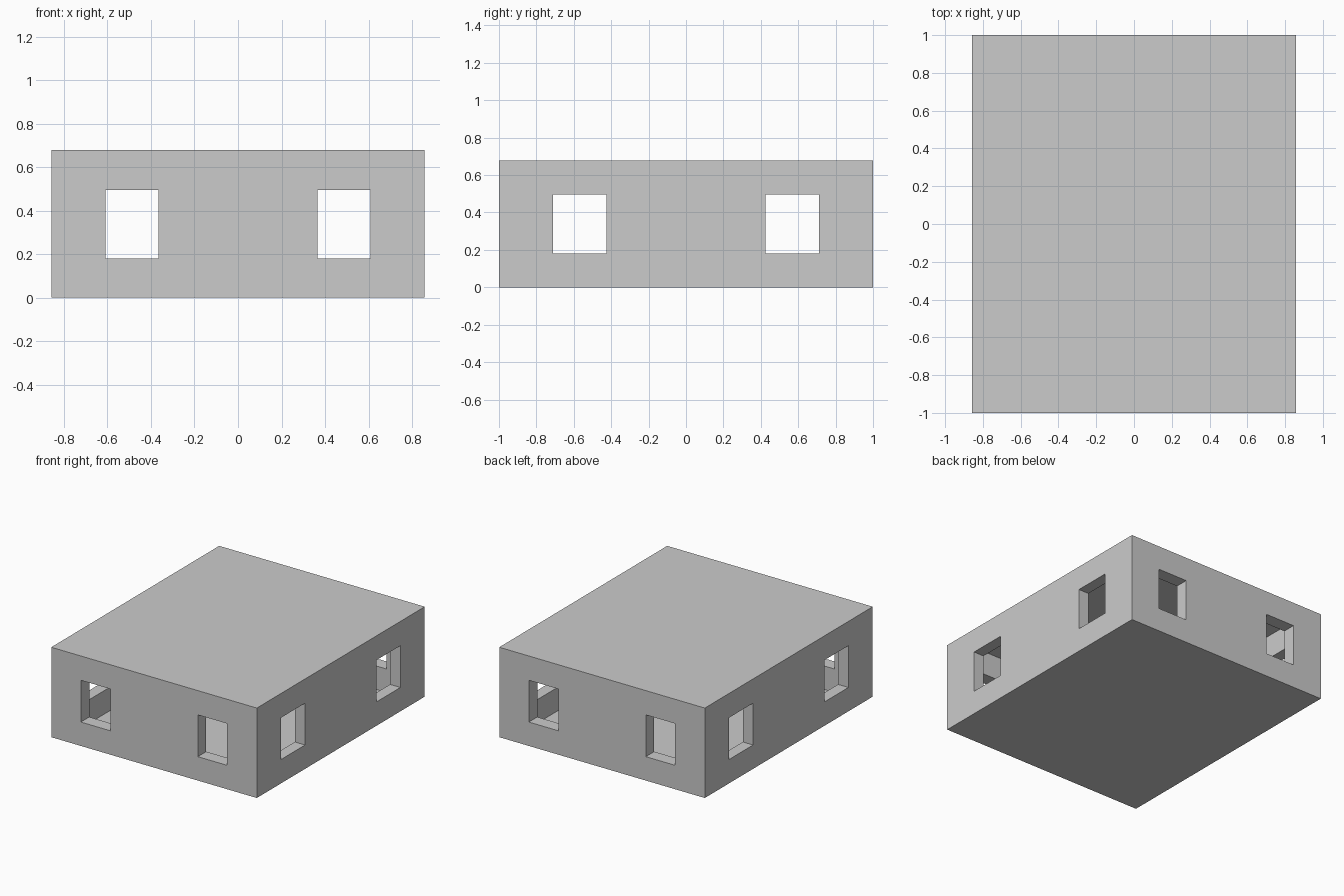
import bpy

if "Cube" in bpy.data.objects:
    bpy.data.objects.remove(bpy.data.objects["Cube"])

HX, HY, H = 0.857, 1.0, 0.678      # half width, half depth, height
TX, TY, SKIN = 0.086, 0.10, 0.003  # wall thicknesses, thin roof and floor
Z0, Z1 = 0.18, 0.495               # window sill and head


def box(name, x0, x1, y0, y1, z0, z1):
    bpy.ops.mesh.primitive_cube_add(
        size=1, location=((x0 + x1) / 2, (y0 + y1) / 2, (z0 + z1) / 2))
    ob = bpy.context.object
    ob.name = name
    ob.scale = (x1 - x0, y1 - y0, z1 - z0)
    bpy.ops.object.transform_apply(location=True, rotation=False, scale=True)
    return ob


# Outer shell
room = box("room_shell", -HX, HX, -HY, HY, 0, H)

# Hollow interior
cutters = [box("interior_cutter", -HX + TX, HX - TX, -HY + TY, HY - TY, SKIN, H - SKIN)]

# Two windows in each wall, cut straight through opposite walls
for s in (-1, 1):
    x0, x1 = sorted((s * 0.365, s * 0.61))
    y0, y1 = sorted((s * 0.425, s * 0.71))
    cutters.append(box("front_back_window_cutter", x0, x1, -1.2, 1.2, Z0, Z1))
    cutters.append(box("side_window_cutter", -1.2, 1.2, y0, y1, Z0, Z1))

bpy.context.view_layer.objects.active = room
for c in cutters:
    m = room.modifiers.new("cut", 'BOOLEAN')
    m.operation = 'DIFFERENCE'
    m.solver = 'EXACT'
    m.object = c
    bpy.ops.object.modifier_apply(modifier=m.name)
for c in cutters:
    bpy.data.objects.remove(c, do_unlink=True)
